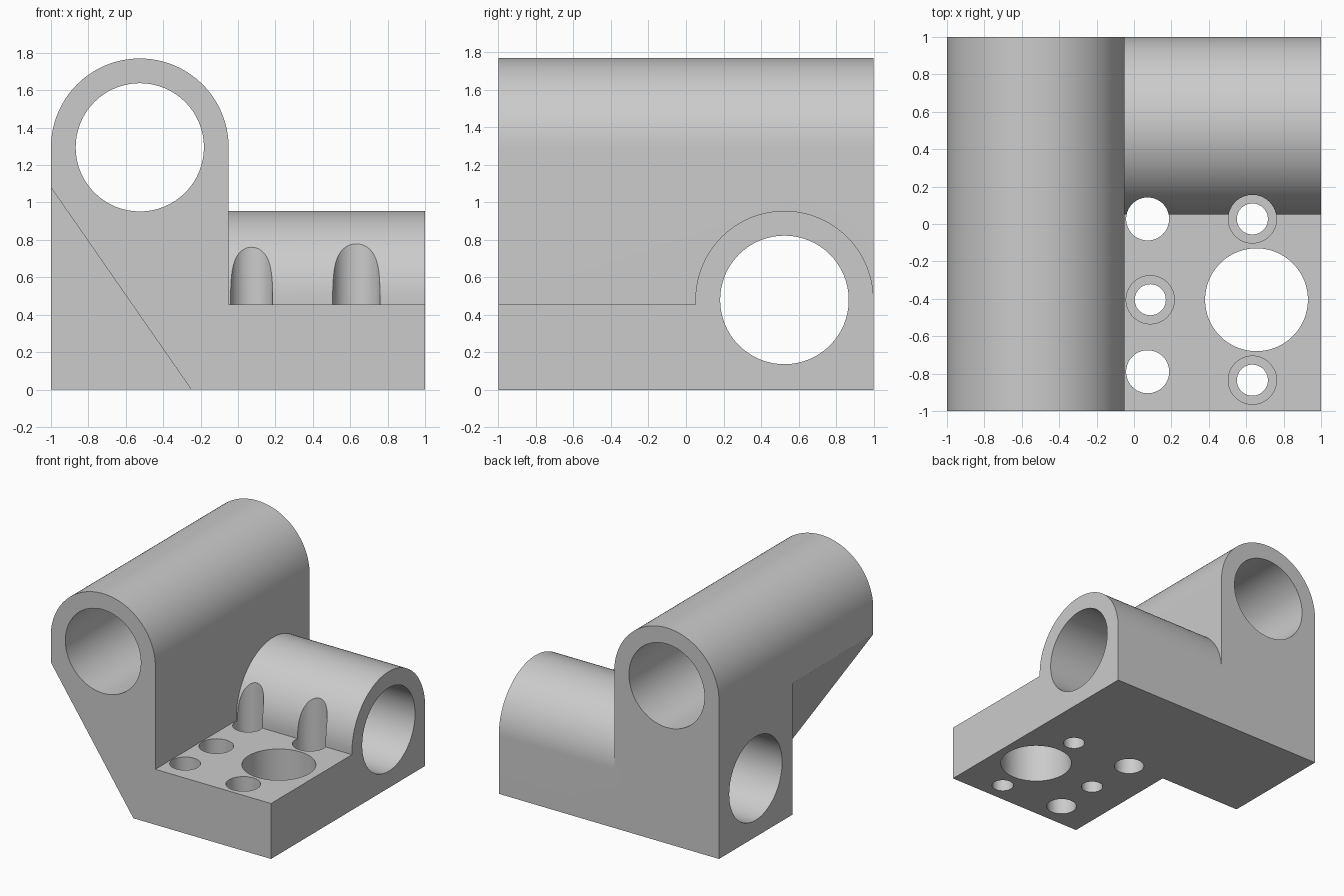
import bpy
import math
from mathutils import Vector

cube = bpy.data.objects.get("Cube")
if cube:
    bpy.data.objects.remove(cube, do_unlink=True)

grey = bpy.data.materials.new("plain grey")
grey.use_nodes = True
grey.diffuse_color = (0.6, 0.6, 0.6, 1)
grey.node_tree.nodes["Principled BSDF"].inputs["Base Color"].default_value = (0.6, 0.6, 0.6, 1)

R, BORE = 0.475, 0.343
WALL_X, WALL_Z = -0.525, 1.295
TUBE_Y, TUBE_Z = 0.525, 0.48
DECK = 0.455


def arc(cx, cy, r, start, end, n):
    """Points on an arc, angles in degrees, both ends included."""
    angles = [math.radians(start + (end - start) * i / n) for i in range(n + 1)]
    return [(cx + r * math.cos(a), cy + r * math.sin(a)) for a in angles]


def prism(name, profile, axis, low, high):
    """Extrude a closed 2D profile along an axis."""
    place = {
        "x": lambda p, d: (d, p[0], p[1]),
        "y": lambda p, d: (p[0], d, p[1]),
        "z": lambda p, d: (p[0], p[1], d),
    }[axis]
    n = len(profile)
    verts = [Vector(place(p, d)) for d in (low, high) for p in profile]
    faces = [list(range(n))[::-1], list(range(n, 2 * n))]
    faces += [(i, (i + 1) % n, n + (i + 1) % n, n + i) for i in range(n)]
    if axis == "y":
        faces = [f[::-1] for f in faces]
    mesh = bpy.data.meshes.new(name)
    mesh.from_pydata(verts, [], faces)
    mesh.materials.append(grey)
    obj = bpy.data.objects.new(name, mesh)
    bpy.context.collection.objects.link(obj)
    return obj


def rod(name, u, v, r, axis, low, high):
    return prism(name, arc(u, v, r, 0, 360, 64)[:-1], axis, low, high)


def combine(target, tool, operation):
    """Apply a boolean and discard the tool."""
    tool.hide_render = True
    mod = target.modifiers.new(operation.lower(), "BOOLEAN")
    mod.operation = operation
    mod.solver = "EXACT"
    mod.object = tool
    bpy.ops.object.select_all(action="DESELECT")
    bpy.context.view_layer.objects.active = target
    target.select_set(True)
    bpy.ops.object.modifier_apply(modifier=mod.name)
    bpy.data.objects.remove(tool, do_unlink=True)


# Tall wall with a rounded top
body = prism("bearing_bracket",
             [(-1, 0), (-0.05, 0)] + arc(WALL_X, WALL_Z, R, 0, 180, 64), "y", -1, 1)

# Base deck with the low cross barrel at the back
base = prism("base_and_barrel",
             [(-1, 0), (1, 0)] + arc(TUBE_Y, TUBE_Z, R, 0, 180, 64)
             + [(TUBE_Y - R, DECK), (-1, DECK)], "x", -0.15, 1)
combine(body, base, "UNION")

# Sloped relief under the front of the wall
slope = (1.08 - 0) / (-1 + 0.25)
relief = prism("relief_cutter",
               [(-1.2, -0.2), (-0.25 - 0.2 / slope, -0.2), (-1.2, 1.08 - 0.2 * slope)],
               "y", -1.2, TUBE_Y - R)
combine(body, relief, "DIFFERENCE")

# Two long bores
combine(body, rod("wall_bore", WALL_X, WALL_Z, BORE, "y", -1.2, 1.2), "DIFFERENCE")
combine(body, rod("barrel_bore", TUBE_Y, TUBE_Z, BORE, "x", -1.2, 1.2), "DIFFERENCE")

# Deck holes: large opening and two plain holes
for x, y, r in [(0.655, -0.405, 0.275), (0.073, 0.027, 0.115), (0.073, -0.79, 0.115)]:
    combine(body, rod("plain_hole", x, y, r, "z", -0.2, 1.2), "DIFFERENCE")

# Counterbored screw holes
for x, y in [(0.087, -0.405), (0.633, 0.027), (0.633, -0.835)]:
    combine(body, rod("screw_hole", x, y, 0.083, "z", -0.2, 1.2), "DIFFERENCE")
    combine(body, rod("counterbore", x, y, 0.129, "z", 0.22, 1.2), "DIFFERENCE")

bpy.ops.object.shade_smooth_by_angle(angle=math.radians(30))
